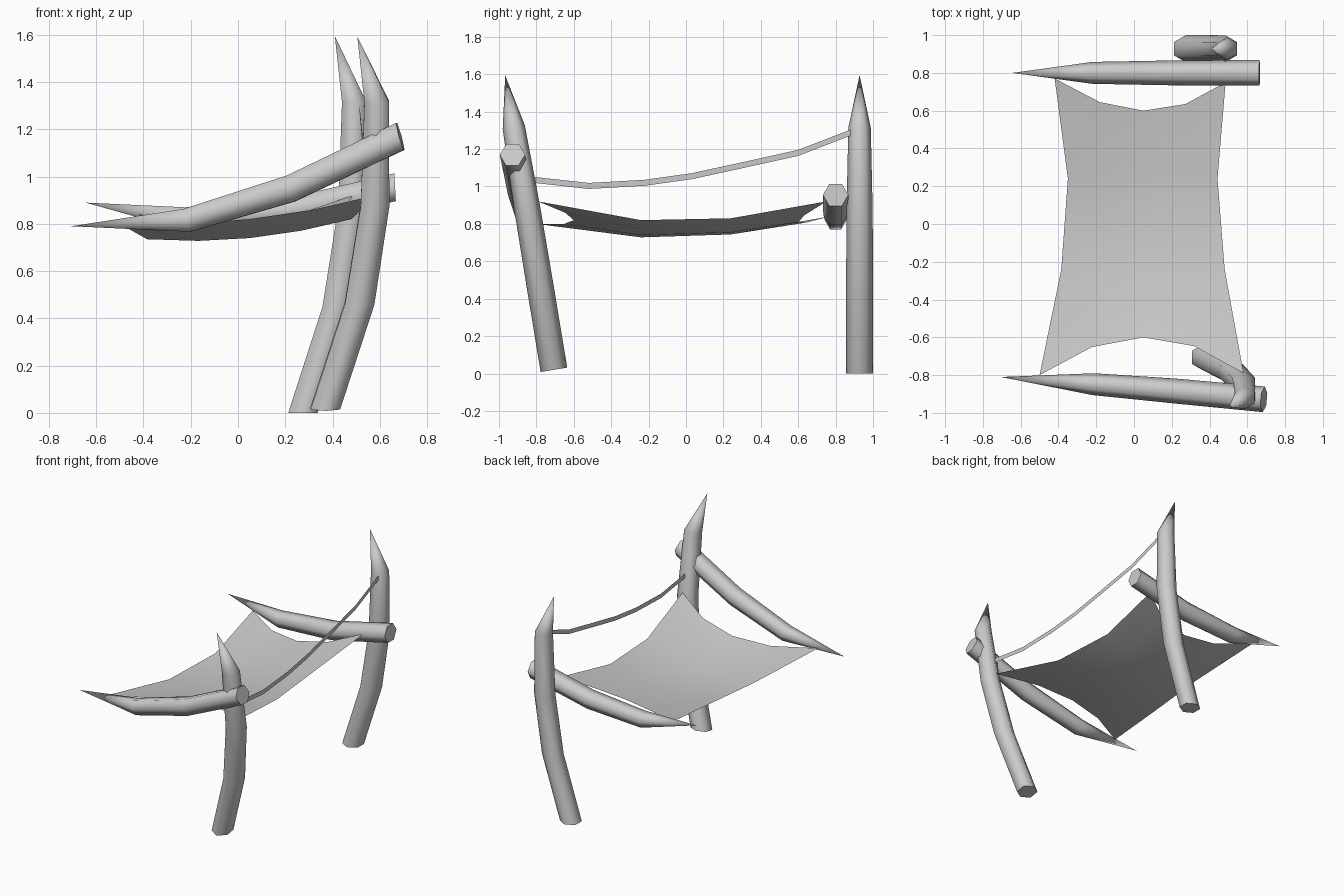
import bpy
import bmesh
from math import cos, sin, pi, radians
from mathutils import Vector, Matrix

default_cube = bpy.data.objects.get("Cube")
if default_cube:
    bpy.data.objects.remove(default_cube, do_unlink=True)

# One plain grey for every part
grey = bpy.data.materials.new("plain_grey")
grey.use_nodes = True
colour = (0.6, 0.6, 0.6, 1)
grey.diffuse_color = colour
grey.node_tree.nodes["Principled BSDF"].inputs["Base Color"].default_value = colour

SIDES = 6


def finish(name, bm, sharp_angle):
    """Turn a bmesh into a named, smooth-shaded object."""
    mesh = bpy.data.meshes.new(name)
    bm.to_mesh(mesh)
    bm.free()
    mesh.materials.append(grey)
    obj = bpy.data.objects.new(name, mesh)
    bpy.context.collection.objects.link(obj)
    bpy.ops.object.select_all(action='DESELECT')
    obj.select_set(True)
    bpy.context.view_layer.objects.active = obj
    bpy.ops.object.shade_smooth_by_angle(angle=radians(sharp_angle))
    return obj


def tusk(name, path, radii, across, up):
    """Bent six-sided log: parallel rings along the path, ending in a spike."""
    bm = bmesh.new()
    rings = []
    for centre, radius in zip(path, radii):
        ring = []
        for i in range(SIDES):
            a = 2 * pi * i / SIDES
            offset = across * cos(a) + up * sin(a)
            ring.append(bm.verts.new(Vector(centre) + offset * radius))
        rings.append(ring)
    for low, high in zip(rings, rings[1:]):
        for i in range(SIDES):
            j = (i + 1) % SIDES
            bm.faces.new((low[i], low[j], high[j], high[i]))
    tip = bm.verts.new(path[-1])
    for i in range(SIDES):
        bm.faces.new((rings[-1][i], rings[-1][(i + 1) % SIDES], tip))
    bm.faces.new(rings[0])
    bmesh.ops.recalc_face_normals(bm, faces=bm.faces)
    return finish(name, bm, 65)


def grid_sheet(name, rows):
    """Open surface through rows of points."""
    bm = bmesh.new()
    grid = [[bm.verts.new(p) for p in row] for row in rows]
    for a, b in zip(grid, grid[1:]):
        for i in range(len(a) - 1):
            bm.faces.new((a[i], a[i + 1], b[i + 1], b[i]))
    return finish(name, bm, 60)


X, Y, Z = Vector((1, 0, 0)), Vector((0, 1, 0)), Vector((0, 0, 1))

# Two curved posts; the front one leans outwards
post_profile = [(0.275, 0), (0.42, 0.45), (0.485, 0.87), (0.492, 1.315), (0.41, 1.595)]
post_radii = [0.072, 0.072, 0.07, 0.06]
tusk("back_post", [(x, 0.928, z) for x, z in post_profile], post_radii, Y, X)

lean = Matrix.Rotation(radians(9.4), 3, 'X')
front_path = [Vector((x + 0.095, -0.706, 0.02)) + lean @ Vector((0, 0, z))
              for x, z in post_profile]
tusk("front_post", front_path, post_radii, lean @ Y, X)

# Two sagging beams, thick end by the post and spike at the free end
beam_radii = [0.068, 0.066, 0.058]
back_beam = [(0.665, 0.8, 0.955), (0.21, 0.8, 0.852), (-0.22, 0.8, 0.82), (-0.645, 0.8, 0.89)]
tilt = Matrix.Rotation(radians(-3), 3, 'Y')
tusk("back_beam", back_beam, beam_radii, Y, tilt @ Z)

front_beam = [(0.687, -0.928, 1.17), (0.225, -0.885, 0.95), (-0.215, -0.848, 0.815), (-0.705, -0.81, 0.79)]
turn = Matrix.Rotation(radians(-5), 3, 'Z') @ Matrix.Rotation(radians(-15.5), 3, 'Y')
tusk("front_beam", front_beam, beam_radii, turn @ Y, turn @ Z)


# Hanging cloth: each row bows smoothly through its left, middle and right point
def bowed(left, middle, right, steps=4):
    l, m, r = Vector(left), Vector(middle), Vector(right)
    row = []
    for i in range(steps + 1):
        t = 2 * i / steps - 1
        row.append(l * t * (t - 1) / 2 + m * (1 - t * t) + r * t * (t + 1) / 2)
    return row


grid_sheet("cloth", [
    bowed((-0.5, -0.8, 0.8), (0.05, -0.6, 0.82), (0.58, -0.79, 0.92)),
    bowed((-0.385, -0.24, 0.735), (0.05, -0.24, 0.74), (0.48, -0.24, 0.82)),
    bowed((-0.35, 0.24, 0.75), (0.05, 0.24, 0.755), (0.442, 0.24, 0.83)),
    bowed((-0.42, 0.77, 0.84), (0.05, 0.6, 0.81), (0.485, 0.75, 0.92)),
])

# Slack flat strap between the posts
strap = [(-0.81, 1.035), (-0.52, 1.003), (-0.22, 1.02), (0.03, 1.055),
         (0.316, 1.117), (0.6, 1.18), (0.88, 1.288)]
half_height = 0.016
edges = [[(0.546 - 0.036 * y, y, z + side * half_height) for y, z in strap]
         for side in (-1, 1)]
grid_sheet("strap", edges)
